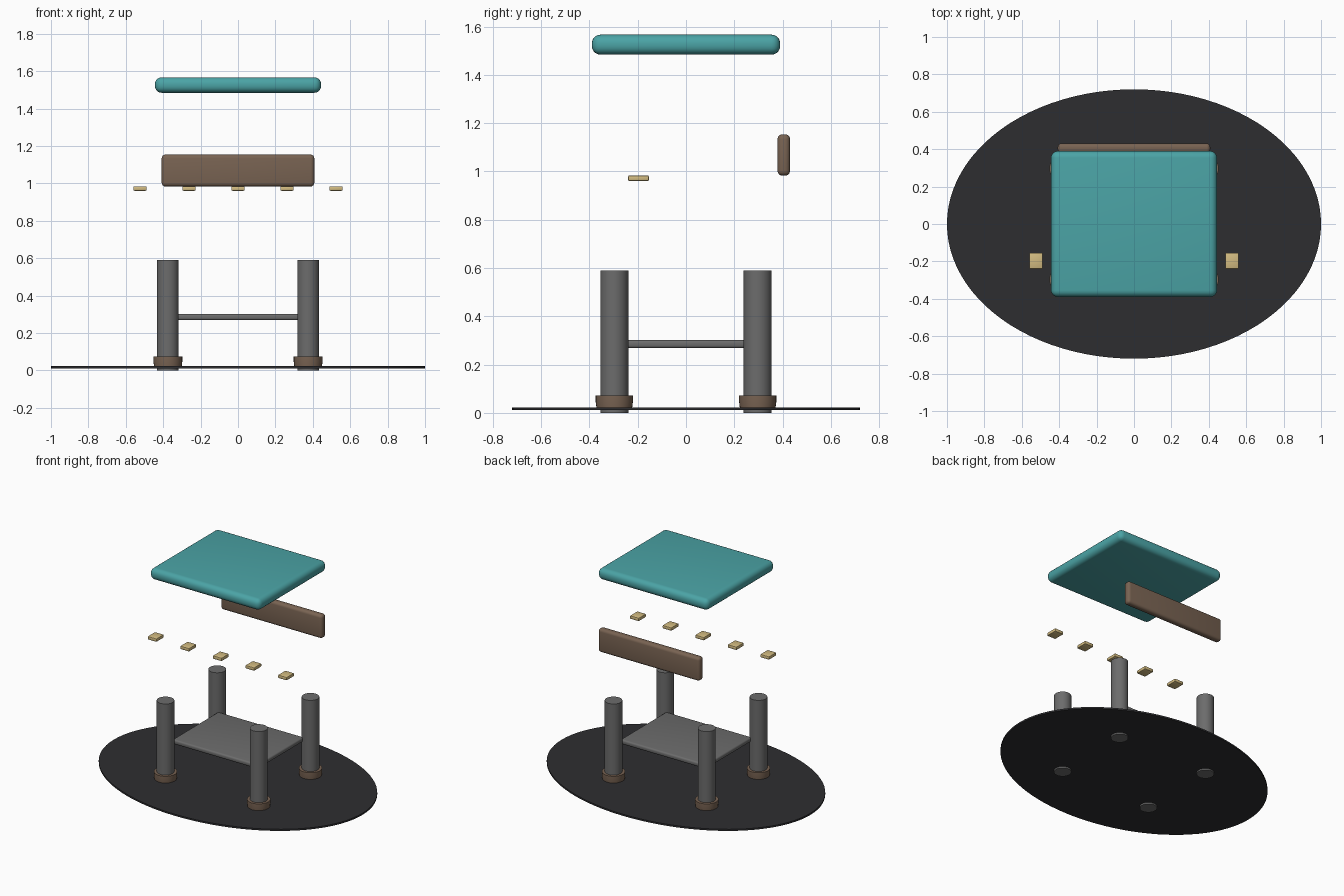
import bpy, bmesh, math

if "Cube" in bpy.data.objects:
    bpy.data.objects.remove(bpy.data.objects["Cube"])


def material(name, rgb):
    m = bpy.data.materials.new(name)
    m.diffuse_color = (*rgb, 1)
    m.use_nodes = True
    m.node_tree.nodes["Principled BSDF"].inputs["Base Color"].default_value = m.diffuse_color
    return m


TEAL = material("teal", (0.07, 0.37, 0.38))
BROWN = material("brown", (0.19, 0.125, 0.085))
SAND = material("sand", (0.65, 0.50, 0.22))
DARK = material("charcoal", (0.027, 0.027, 0.03))
GREY = material("metal_grey", (0.15, 0.15, 0.15))


def finish(name, bm, mat, angle=40):
    bmesh.ops.recalc_face_normals(bm, faces=bm.faces)
    me = bpy.data.meshes.new(name)
    bm.to_mesh(me)
    bm.free()
    me.materials.append(mat)
    ob = bpy.data.objects.new(name, me)
    bpy.context.collection.objects.link(ob)
    bpy.context.view_layer.objects.active = ob
    bpy.ops.object.select_all(action='DESELECT')
    ob.select_set(True)
    bpy.ops.object.shade_smooth_by_angle(angle=math.radians(angle))
    return ob


def rounded_box(name, lo, hi, bevel, mat, segments=4):
    bm = bmesh.new()
    bmesh.ops.create_cube(bm, size=1)
    for v in bm.verts:
        v.co = [(a + b) / 2 + c * (b - a) for a, b, c in zip(lo, hi, v.co)]
    bmesh.ops.bevel(bm, geom=bm.edges[:], offset=bevel, segments=segments,
                    profile=0.5, affect='EDGES')
    return finish(name, bm, mat)


def turned(name, profile, mat, loc=(0, 0), scale=(1, 1), sides=32):
    """Stack of rings from (radius, z) points, capped at both ends."""
    bm = bmesh.new()
    rings = [[bm.verts.new((loc[0] + scale[0] * r * math.cos(math.tau * i / sides),
                            loc[1] + scale[1] * r * math.sin(math.tau * i / sides), z))
              for i in range(sides)] for r, z in profile]
    for a, b in zip(rings, rings[1:]):
        for i in range(sides):
            j = (i + 1) % sides
            bm.faces.new((a[i], a[j], b[j], b[i]))
    bm.faces.new(rings[0])
    bm.faces.new(rings[-1])
    return finish(name, bm, mat)


# Oval floor mat
turned("floor_mat", [(1, 0.011), (1, 0.023)], DARK, scale=(1, 0.72), sides=96)

# Four legs with foot collars
for sx, side in ((-1, "left"), (1, "right")):
    for sy, end in ((-1, "front"), (1, "back")):
        at = (sx * 0.375, sy * 0.297)
        turned(f"{end}_{side}_leg", [(0.058, 0), (0.058, 0.59)], GREY, at)
        turned(f"{end}_{side}_foot_collar",
               [(0.073, 0.015), (0.077, 0.045), (0.077, 0.073)], BROWN, at)

# Shelf between the legs
rounded_box("lower_shelf", (-0.345, -0.265, 0.268), (0.345, 0.265, 0.302), 0.012, GREY)

# Floating top and back board
rounded_box("top_slab", (-0.444, -0.39, 1.484), (0.444, 0.39, 1.567), 0.036, TEAL, 5)
rounded_box("back_board", (-0.408, 0.379, 0.983), (0.408, 0.431, 1.154), 0.02, BROWN)

# Row of small tiles
for i in range(5):
    x = (i - 2) * 0.262
    rounded_box(f"tile_{i + 1}", (x - 0.036, -0.24, 0.96), (x + 0.036, -0.154, 0.984),
                0.006, SAND, 2)
